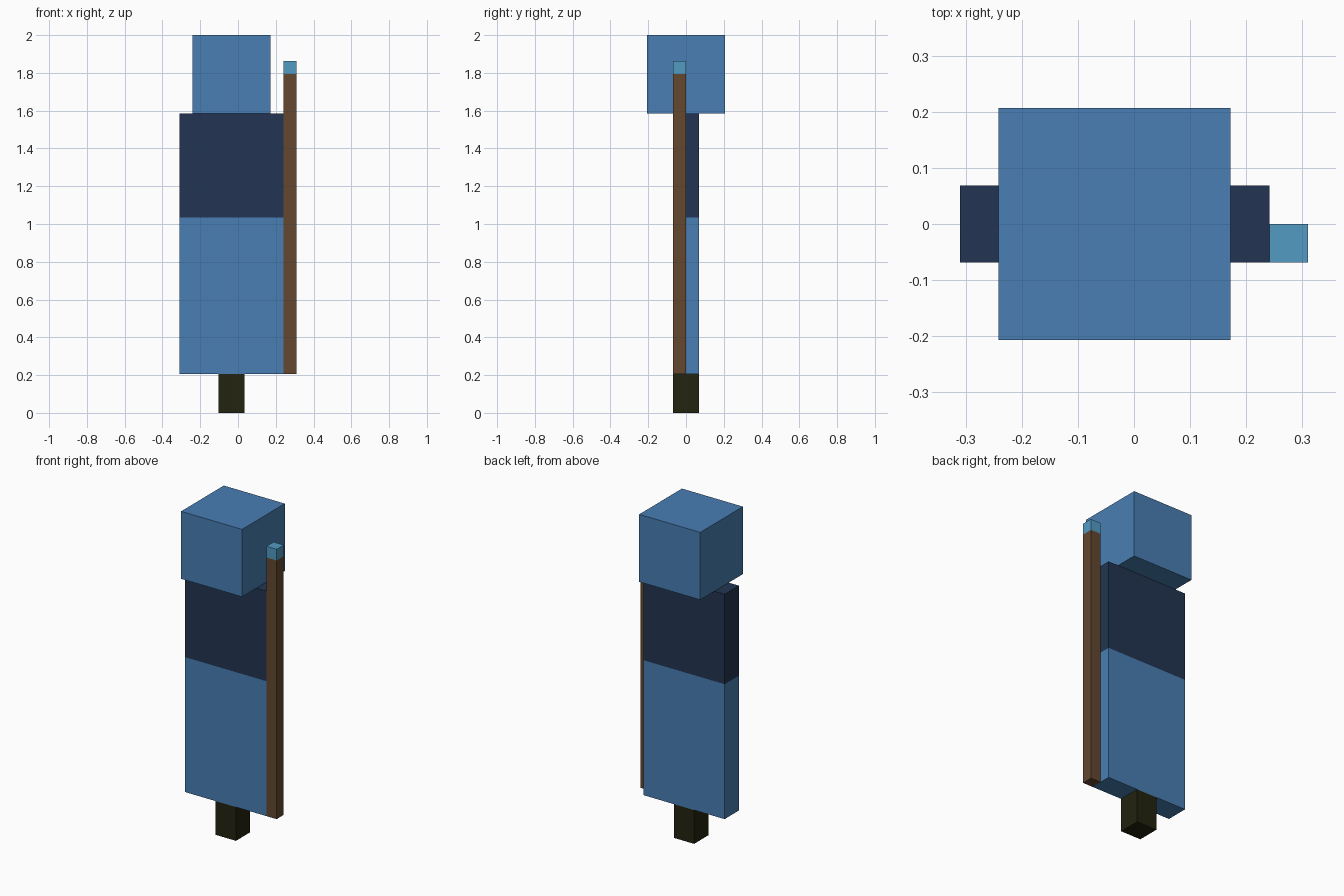
import bpy
import bmesh
from mathutils import Vector

cube = bpy.data.objects.get("Cube")
if cube:
    bpy.data.objects.remove(cube, do_unlink=True)

U = 2 / 29  # one block unit; the figure is 29 units tall


def to_linear(c):
    c /= 255
    return c / 12.92 if c <= 0.04045 else ((c + 0.055) / 1.055) ** 2.4


def material(name, rgb):
    colour = (*[to_linear(c) for c in rgb], 1)
    mat = bpy.data.materials.new(name)
    mat.use_nodes = True
    mat.diffuse_color = colour
    mat.node_tree.nodes["Principled BSDF"].inputs["Base Color"].default_value = colour
    return mat


def box(name, low, high, mat):
    """Box between two corners, given in block units."""
    low, high = Vector(low) * U, Vector(high) * U
    centre, size = (low + high) / 2, high - low
    bm = bmesh.new()
    bmesh.ops.create_cube(bm, size=1)
    bmesh.ops.scale(bm, vec=size, verts=bm.verts)
    mesh = bpy.data.meshes.new(name)
    bm.to_mesh(mesh)
    bm.free()
    mesh.materials.append(mat)
    obj = bpy.data.objects.new(name, mesh)
    obj.location = centre
    bpy.context.collection.objects.link(obj)
    return obj


blue = material("blue", (72, 126, 179))
navy = material("navy", (34, 53, 82))
brown = material("wood brown", (99, 71, 47))
pale_blue = material("pale blue", (82, 155, 195))
dark_olive = material("dark olive", (34, 35, 15))

# Figure: foot, robe, chest and head
box("foot", (-1.5, -1, 0), (0.5, 1, 3), dark_olive)
box("robe", (-4.5, -1, 3), (3.5, 1, 15), blue)
box("chest", (-4.5, -1, 15), (3.5, 1, 23), navy)
box("head", (-3.5, -3, 23), (2.5, 3, 29), blue)

# Staff held at the left side, with a pale tip
box("staff", (3.5, -1, 3), (4.5, 0, 26), brown)
box("staff_tip", (3.5, -1, 26), (4.5, 0, 27), pale_blue)
